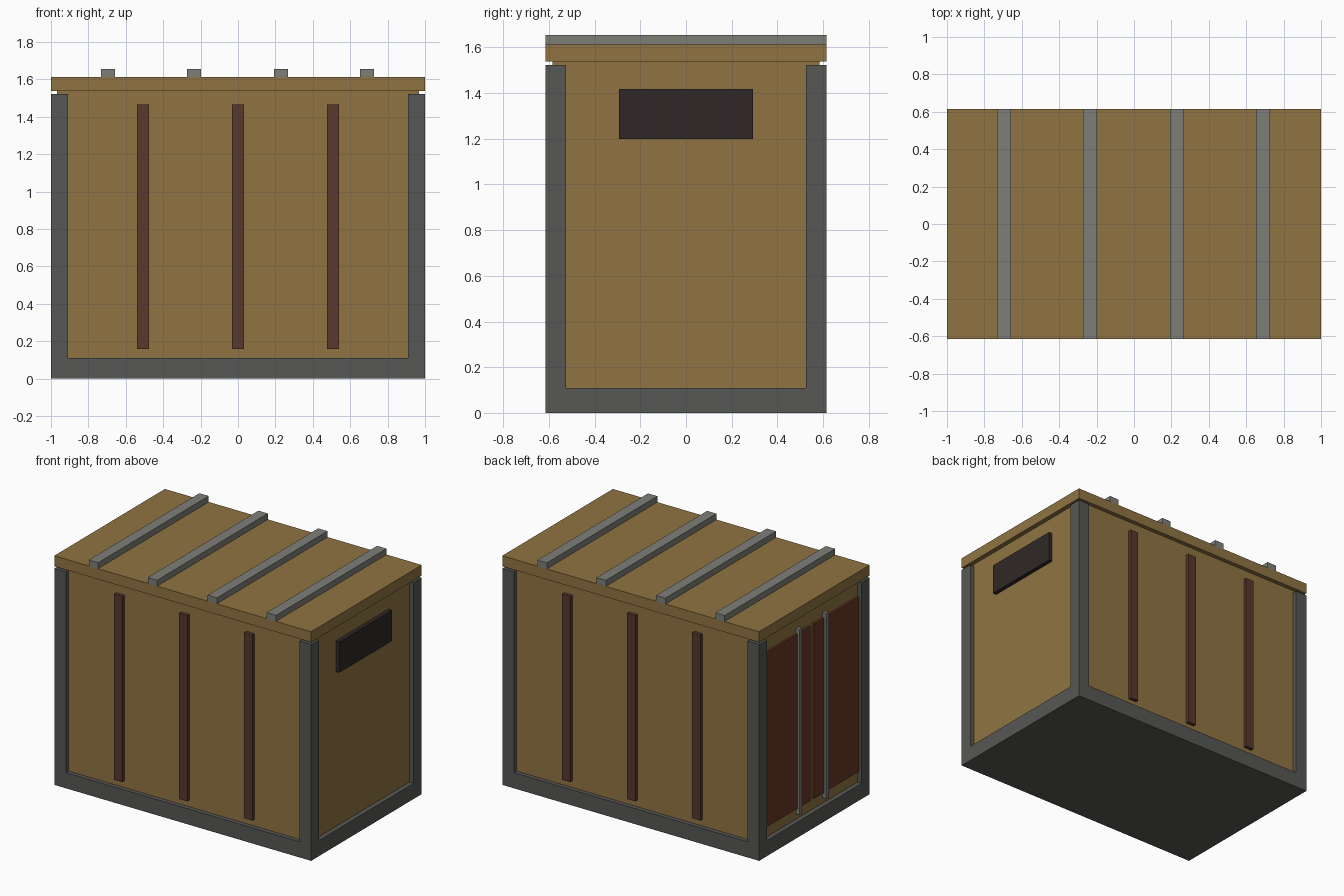
import bpy

if "Cube" in bpy.data.objects:
    bpy.data.objects.remove(bpy.data.objects["Cube"])


def material(name, rgb):
    m = bpy.data.materials.new(name)
    m.diffuse_color = (*rgb, 1)
    m.use_nodes = True
    m.node_tree.nodes["Principled BSDF"].inputs["Base Color"].default_value = m.diffuse_color
    return m


WOOD = material("tan_panel", (0.28, 0.175, 0.055))
STEEL = material("dark_steel", (0.095, 0.095, 0.09))
RIB = material("light_steel", (0.21, 0.21, 0.19))
RUST = material("rust_strip", (0.10, 0.04, 0.026))
DOOR = material("rust_door", (0.13, 0.036, 0.016))
BLACK = material("vent_black", (0.028, 0.022, 0.02))


def box(name, x, y, z, mat):
    """Box from (min, max) ranges on each axis."""
    r = (x, y, z)
    bpy.ops.mesh.primitive_cube_add(size=1, location=[(a + b) / 2 for a, b in r])
    o = bpy.context.object
    o.name = name
    o.scale = [b - a for a, b in r]
    bpy.ops.object.transform_apply(location=False, rotation=False, scale=True)
    o.data.materials.append(mat)
    return o


def span(c, w):
    return (c - w / 2, c + w / 2)


HX, HY = 1.0, 0.615      # half footprint
BX, BY = 0.967, 0.585    # half size of the recessed body

# Base slab, body and lid
box("base_frame", (-HX, HX), (-HY, HY), (0, 0.11), STEEL)
box("body", (-BX, BX), (-BY, BY), (0.10, 1.54), WOOD)
box("lid", (-HX, HX), (-HY, HY), (1.538, 1.613), WOOD)

# Corner posts
for sx in (-1, 1):
    for sy in (-1, 1):
        box("corner_post", span(sx * (HX - 0.045), 0.09),
            span(sy * (HY - 0.045), 0.09), (0.0, 1.523), STEEL)

# Roof ribs
for x in (-0.695, -0.235, 0.23, 0.69):
    box("roof_rib", span(x, 0.073), (-HY, HY), (1.605, 1.655), RIB)

# Vertical strips on both long sides
for sy in (-1, 1):
    for x in (-0.507, 0.0, 0.507):
        box("side_strip", span(x, 0.064), span(sy * 0.592, 0.036),
            (0.158, 1.465), RUST)

# Vent on the right end
box("end_vent", (0.95, 0.995), (-0.293, 0.293), (1.20, 1.417), BLACK)

# Double doors with locking bars on the left end
for sy in (-1, 1):
    box("door", (-0.982, -0.95), span(sy * 0.27, 0.50), (0.19, 1.42), DOOR)
    box("locking_bar", (-0.998, -0.97), span(sy * 0.148, 0.03), (0.15, 1.455), RIB)
